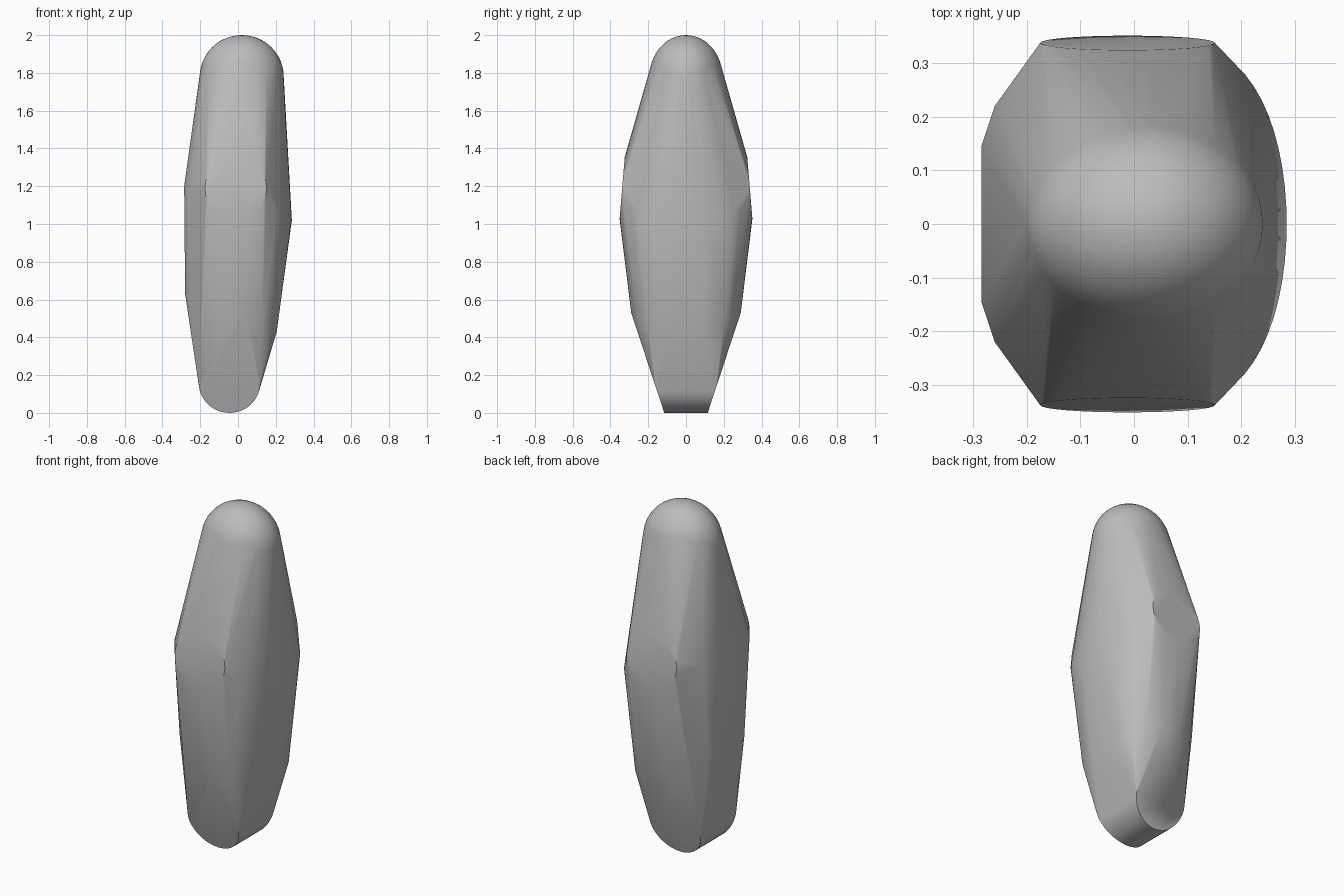
import bpy, bmesh
from math import sin, cos, pi, radians
from mathutils import Matrix

cube = bpy.data.objects.get("Cube")
if cube:
    bpy.data.objects.remove(cube, do_unlink=True)

bm = bmesh.new()


def add_pair(x, y, z):
    """Add a point on the front and its mirror on the back."""
    for side in (-1, 1):
        bm.verts.new((x, side * y, z))


# Rounded head
bmesh.ops.create_uvsphere(
    bm, u_segments=48, v_segments=24, radius=1,
    matrix=Matrix.Translation((0.02, 0, 1.78)) @ Matrix.Diagonal((0.222, 0.193, 0.22, 1)))

# Flat, slightly tilted shoulder discs
for i in range(32):
    a = 2 * pi * i / 32
    dz = 0.163 * sin(a)
    add_pair(-0.012 + 0.163 * cos(a), 0.338 - 0.083 * dz, 1.19 + dz)

# Chest curve on the left, faceted edge on the right
for i in range(10):
    a = radians(6 * i)
    add_pair(0.285 * cos(a) ** 0.6, 0.345 * sin(a), 1.02 + 0.1 * sin(a) ** 3)
for x, y, z in ((-0.285, 0.145, 1.2), (-0.26, 0.22, 1.2)):
    add_pair(x, y, z)

# Sloping waist ring
for x, y, z in ((0.205, 0.1, 0.43), (0.19, 0.2, 0.445), (0.13, 0.255, 0.48),
                (0.04, 0.29, 0.53), (-0.07, 0.29, 0.53),
                (-0.26, 0.17, 0.62), (-0.28, 0.12, 0.63)):
    add_pair(x, y, z)

# Rounded foot with slanted flat ends
for i in range(25):
    a = pi + pi * i / 24
    z = 0.16 + 0.16 * sin(a)
    add_pair(-0.045 + 0.163 * cos(a), 0.115 + 0.33 * z, z)

# Wrap all parts in one convex skin
hull = bmesh.ops.convex_hull(bm, input=bm.verts[:])
loose = {g for g in hull["geom_interior"] + hull["geom_unused"]
         if isinstance(g, bmesh.types.BMVert)}
bmesh.ops.delete(bm, geom=list(loose), context='VERTS')
bmesh.ops.dissolve_limit(bm, angle_limit=radians(0.5), verts=bm.verts[:], edges=bm.edges[:])
bmesh.ops.recalc_face_normals(bm, faces=bm.faces[:])

mesh = bpy.data.meshes.new("body_shell")
bm.to_mesh(mesh)
bm.free()
body = bpy.data.objects.new("body_shell", mesh)
bpy.context.collection.objects.link(body)

# Plain grey material
grey = bpy.data.materials.new("light grey")
grey.use_nodes = True
color = (0.5, 0.5, 0.5, 1)
grey.diffuse_color = color
grey.node_tree.nodes["Principled BSDF"].inputs["Base Color"].default_value = color
mesh.materials.append(grey)

bpy.ops.object.select_all(action='DESELECT')
body.select_set(True)
bpy.context.view_layer.objects.active = body
bpy.ops.object.shade_smooth_by_angle(angle=radians(30))
